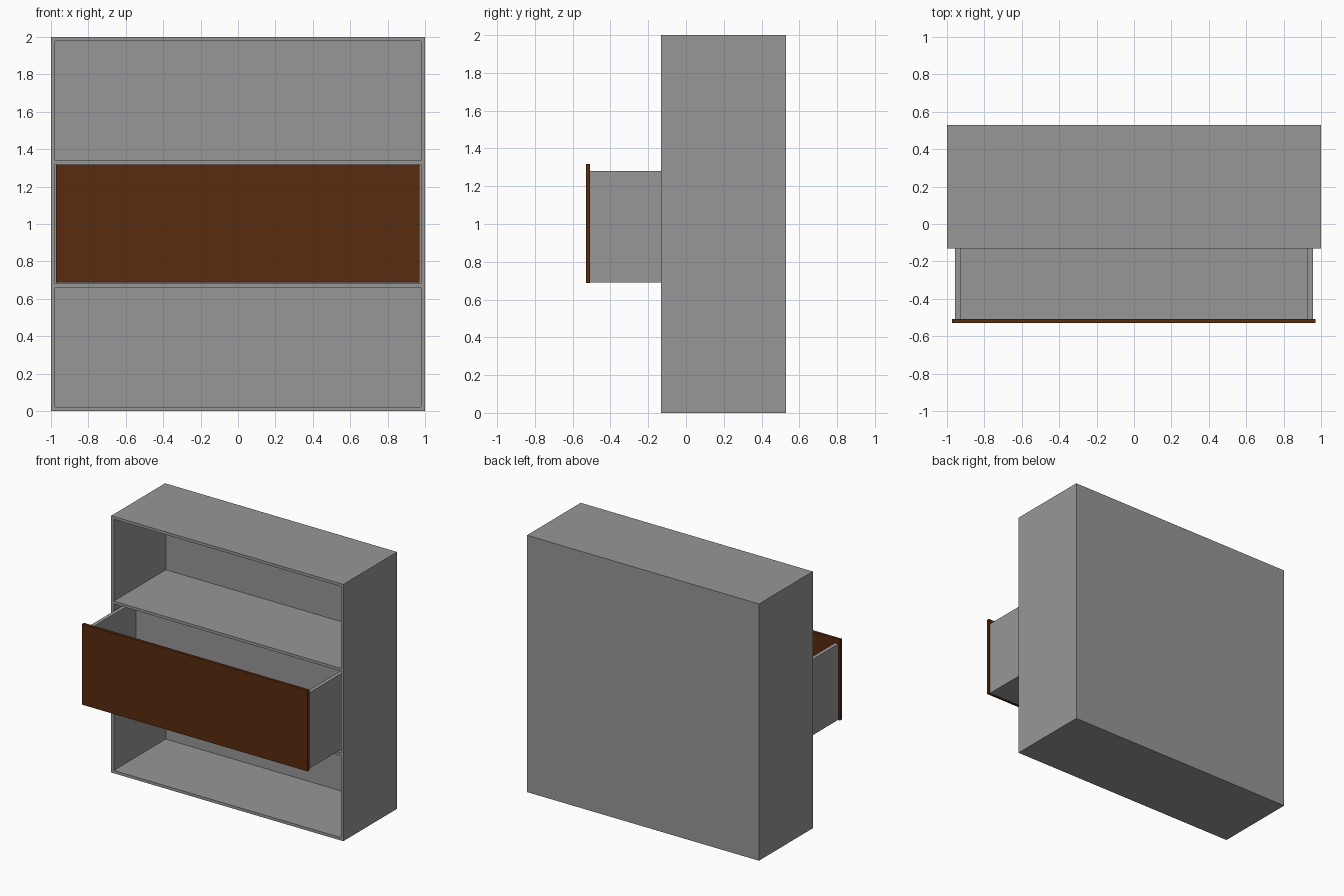
import bpy, bmesh

if "Cube" in bpy.data.objects:
    bpy.data.objects.remove(bpy.data.objects["Cube"])

def material(name, rgb):
    m = bpy.data.materials.new(name)
    m.diffuse_color = (*rgb, 1)
    m.use_nodes = True
    m.node_tree.nodes["Principled BSDF"].inputs["Base Color"].default_value = m.diffuse_color
    return m

GREY = material("grey_board", (0.31, 0.31, 0.31))
BROWN = material("brown_wood", (0.098, 0.025, 0.0045))

def box(name, x, y, z, mat):
    """Box from (min, max) ranges on each axis."""
    bm = bmesh.new()
    bmesh.ops.create_cube(bm, size=1)
    for v in bm.verts:
        v.co = [r[0] if c < 0 else r[1] for c, r in zip(v.co, (x, y, z))]
    me = bpy.data.meshes.new(name)
    bm.to_mesh(me)
    bm.free()
    me.materials.append(mat)
    ob = bpy.data.objects.new(name, me)
    bpy.context.collection.objects.link(ob)
    return ob

F, B, T = -0.132, 0.53, 0.022   # cabinet front, back, board thickness
IN = 1 - T

# Cabinet shell: one solid block, hollowed by three compartments
cabinet = box("cabinet", (-1, 1), (F, B), (0, 2), GREY)
pitch = (2 - T) / 3
for i in range(3):
    z0 = i * pitch + T
    cutter = box("compartment_cutter", (-IN, IN), (F - 0.1, B - T), (z0, (i + 1) * pitch), GREY)
    cutter.hide_render = True
    cutter.hide_viewport = True
    mod = cabinet.modifiers.new("compartment", 'BOOLEAN')
    mod.operation = 'DIFFERENCE'
    mod.solver = 'EXACT'
    mod.object = cutter

# Open drawer: box with a brown front panel
X, Y0, Y1, Z0, Z1, W = 0.957, -0.508, 0.10, 0.69, 1.28, 0.03
box("drawer_front", (-0.972, 0.97), (-0.53, Y0), (0.688, 1.317), BROWN)
for side, s in (("left", -1), ("right", 1)):
    box("drawer_side_" + side, sorted((s * X, s * (X - W))), (Y0, Y1), (Z0, Z1), GREY)
box("drawer_back", (-X + W, X - W), (Y1 - W, Y1), (Z0, Z1), GREY)
box("drawer_bottom", (-X + W, X - W), (Y0, Y1 - W), (Z0, Z0 + T), GREY)
